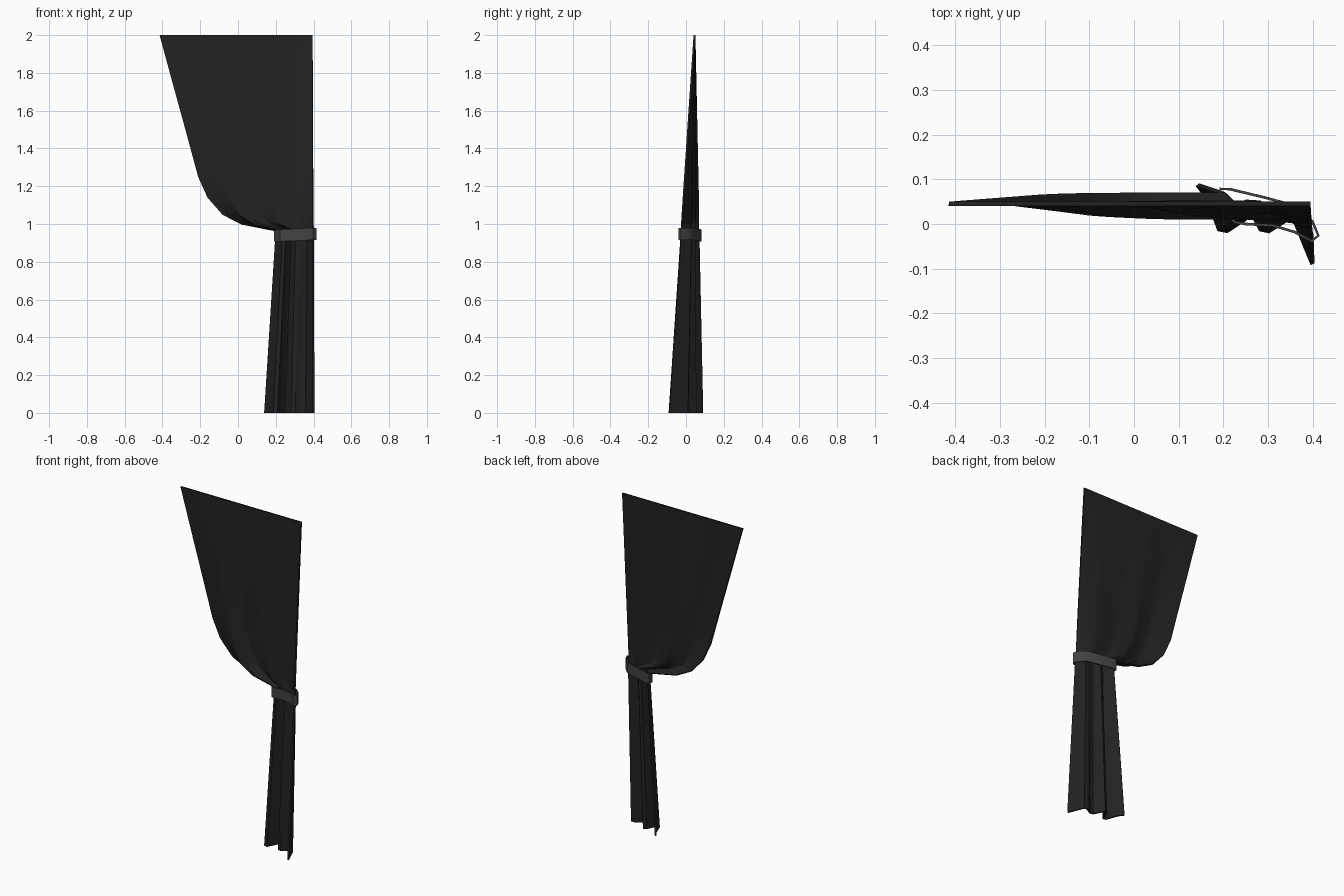
import bpy, bmesh

if "Cube" in bpy.data.objects:
    bpy.data.objects.remove(bpy.data.objects["Cube"])


def material(name, v):
    m = bpy.data.materials.new(name)
    m.diffuse_color = (v, v, v, 1)
    m.use_nodes = True
    m.node_tree.nodes["Principled BSDF"].inputs["Base Color"].default_value = m.diffuse_color
    return m


def make(name, rows, mat, closed, thick, offset, angle):
    """Skin a grid of points, thicken it and shade it."""
    bm = bmesh.new()
    g = [[bm.verts.new(p) for p in r] for r in rows]
    n = len(rows[0])
    for a, b in zip(g, g[1:]):
        for i in range(n if closed else n - 1):
            j = (i + 1) % n
            bm.faces.new((b[i], b[j], a[j], a[i]))
    me = bpy.data.meshes.new(name)
    bm.to_mesh(me)
    bm.free()
    ob = bpy.data.objects.new(name, me)
    bpy.context.collection.objects.link(ob)
    me.materials.append(mat)
    s = ob.modifiers.new("thickness", 'SOLIDIFY')
    s.thickness, s.offset = thick, offset
    bpy.context.view_layer.objects.active = ob
    ob.select_set(True)
    bpy.ops.object.modifier_apply(modifier=s.name)
    bpy.ops.object.shade_smooth_by_angle(angle=angle)
    ob.select_set(False)
    return ob


cloth = material("black cloth", 0.016)
band = material("dark grey band", 0.055)

# Curtain: pleated hem that flattens linearly towards the top rail
hem = [(0.142, 0.088), (0.165, 0.058), (0.19, -0.012), (0.207, -0.016),
       (0.235, 0.042), (0.25, 0.05), (0.283, -0.012), (0.302, -0.016),
       (0.34, 0.008), (0.36, 0.006), (0.40, -0.09)]
# Free edge as (x, z): sweeps in to the tie, then flares to the hem
edge = [(-0.415, 2), (-0.347, 1.75), (-0.278, 1.5), (-0.21, 1.25),
        (-0.16, 1.14), (-0.08, 1.05), (0.02, 1.0), (0.2, 0.965),
        (0.2, 0.92), (0.142, 0)]
rows = []
for left, z in edge:
    right = 0.395 + 0.005 * (1 - z / 2)
    k = 1 - z / 2
    row = []
    for hx, hy in hem:
        u = (hx - 0.142) / 0.258
        row.append((left + (right - left) * u, 0.045 + (hy - 0.045) * k, z))
    rows.append(row)
make("curtain", rows, cloth, False, 0.01, 0, 0.6)

# Tie band wrapped round the gathered cloth, slightly raised on the right
ring = [(0.194, 0.079), (0.193, 0.05), (0.225, 0.004), (0.25, 0.0),
        (0.31, -0.003), (0.36, -0.018), (0.398, -0.038), (0.413, -0.026),
        (0.40, 0.005), (0.365, 0.04), (0.29, 0.06), (0.215, 0.078)]
rows = [[(x, y, z + 0.045 * (x - 0.3)) for x, y in ring] for z in (0.975, 0.911)]
make("tie_band", rows, band, True, 0.006, 0, 0.6)
